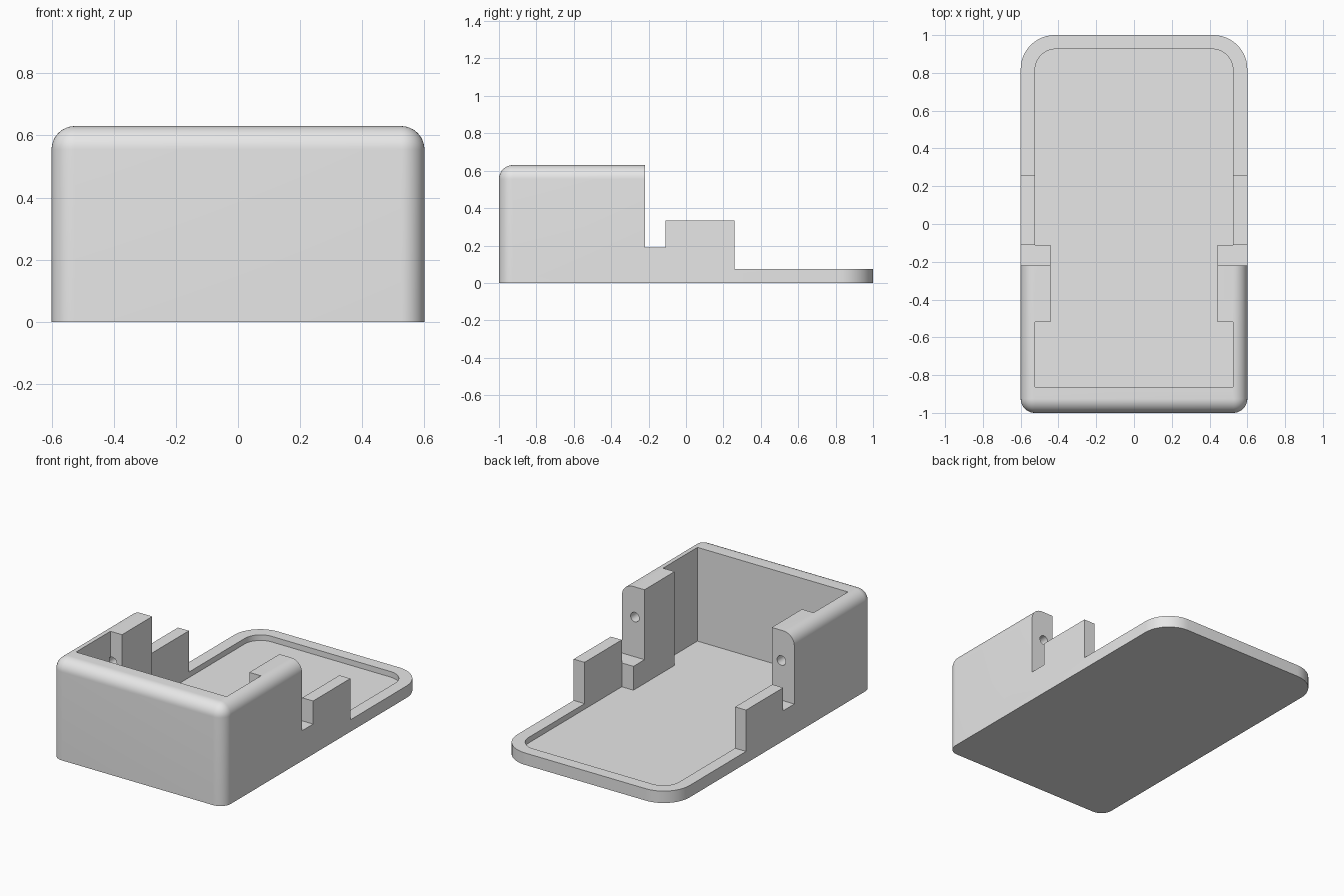
import bpy, bmesh
from math import sin, cos, pi, radians
from mathutils import Vector

default = bpy.data.objects.get("Cube")
if default:
    bpy.data.objects.remove(default)

grey = bpy.data.materials.new("light_grey")
grey.use_nodes = True
grey.diffuse_color = (0.8, 0.8, 0.8, 1)
grey.node_tree.nodes["Principled BSDF"].inputs["Base Color"].default_value = (0.8, 0.8, 0.8, 1)


def prism(name, points, depth, rounds=()):
    """Extrude a closed outline by depth, then round edges picked by each (test, radius)."""
    bm = bmesh.new()
    face = bm.faces.new([bm.verts.new(p) for p in points])
    moved = bmesh.ops.extrude_face_region(bm, geom=[face])["geom"]
    bmesh.ops.translate(bm, vec=depth, verts=[v for v in moved if isinstance(v, bmesh.types.BMVert)])
    bmesh.ops.recalc_face_normals(bm, faces=bm.faces)
    for test, radius in rounds:
        edges = [e for e in bm.edges if test(e.verts[0].co, e.verts[1].co)]
        bmesh.ops.bevel(bm, geom=edges, offset=radius, offset_type='OFFSET',
                        segments=12, profile=0.5, affect='EDGES')
    bmesh.ops.recalc_face_normals(bm, faces=bm.faces)
    mesh = bpy.data.meshes.new(name)
    bm.to_mesh(mesh)
    bm.free()
    mesh.materials.append(grey)
    obj = bpy.data.objects.new(name, mesh)
    bpy.context.collection.objects.link(obj)
    return obj


def vertical(a, b):
    return abs(a.z - b.z) > 0.02 and (a.xy - b.xy).length < 0.001


def back_corner(a, b):
    return vertical(a, b) and a.y > 0.9


def front_block_edge(a, b):
    mid = (a + b) / 2
    front_vertical = vertical(a, b) and a.y < -0.99
    top = mid.z > 0.62 and (mid.y < -0.99 or abs(mid.x) > 0.59)
    return front_vertical or top


def subtract(target, cutter):
    cutter.hide_render = True
    mod = target.modifiers.new("cut", 'BOOLEAN')
    mod.operation = 'DIFFERENCE'
    mod.solver = 'EXACT'
    mod.object = cutter
    bpy.context.view_layer.objects.active = target
    bpy.ops.object.modifier_apply(modifier=mod.name)
    bpy.data.objects.remove(cutter)


# Stepped body: tall front box, side notch, mid-height wall and low back tray
side = [(-1, 0), (1, 0), (1, .075), (.26, .075), (.26, .335), (-.11, .335),
        (-.11, .19), (-.22, .19), (-.22, .63), (-1, .63)]
body = prism("stepped_tray", [(-.6, y, z) for y, z in side], Vector((1.2, 0, 0)),
             [(back_corner, .18), (front_block_edge, .075)])

# Open cavity, narrowed between the two posts
half = [(.524, -.862), (.524, -.52), (.443, -.52), (.443, -.11), (.524, -.11), (.524, .926)]
outline = half + [(-x, y) for x, y in reversed(half)]
subtract(body, prism("cavity_cutter", [(x, y, .04) for x, y in outline],
                     Vector((0, 0, 1)), [(back_corner, .11)]))

# Round pin hole through each post
for s in (-1, 1):
    ring = [(s * .51 + .03 * cos(i * pi / 12), -.53, .44 + .03 * sin(i * pi / 12))
            for i in range(24)]
    subtract(body, prism("pin_hole_cutter", ring, Vector((0, .36, 0))))

bpy.ops.object.select_all(action='DESELECT')
body.select_set(True)
bpy.context.view_layer.objects.active = body
bpy.ops.object.shade_smooth_by_angle(angle=radians(30))
